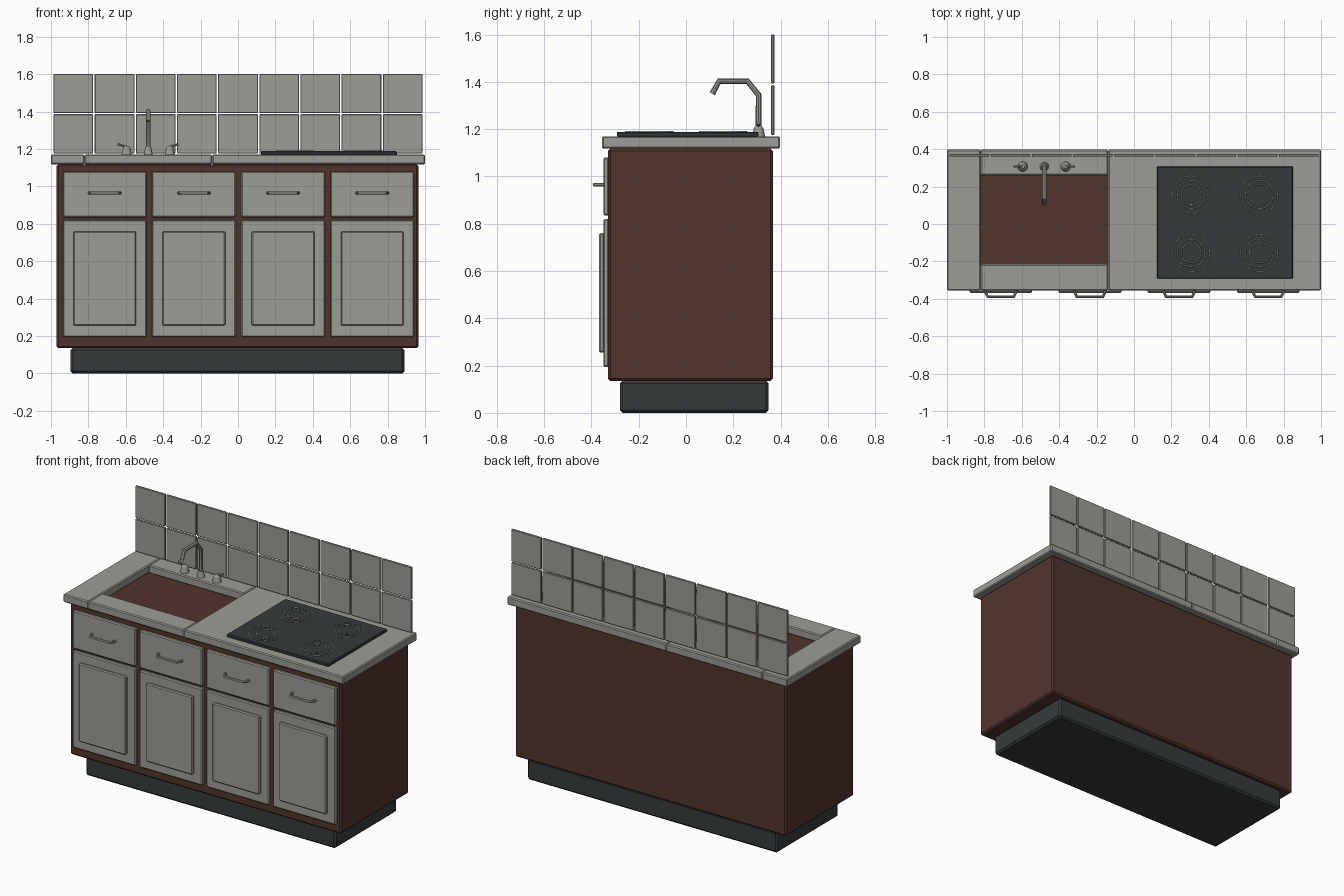
import bpy
import bmesh
from mathutils import Vector

if "Cube" in bpy.data.objects:
    bpy.data.objects.remove(bpy.data.objects["Cube"], do_unlink=True)


def material(name, rgb):
    mat = bpy.data.materials.new(name)
    mat.use_nodes = True
    color = (*rgb, 1)
    mat.diffuse_color = color
    mat.node_tree.nodes["Principled BSDF"].inputs["Base Color"].default_value = color
    return mat


GREY = material("warm grey", (0.33, 0.34, 0.30))
BROWN = material("dark brown wood", (0.085, 0.035, 0.027))
DARK = material("charcoal", (0.036, 0.044, 0.046))


def add_object(name, mesh, mat):
    obj = bpy.data.objects.new(name, mesh)
    bpy.context.collection.objects.link(obj)
    mesh.materials.clear()
    mesh.materials.append(mat)
    return obj


def box(name, x, y, z, mat, bevel=0.006):
    """Chamfered box given by its (min, max) range on each axis."""
    bm = bmesh.new()
    bmesh.ops.create_cube(bm, size=1)
    for v in bm.verts:
        v.co = Vector([(r[0] + r[1]) / 2 + c * (r[1] - r[0])
                       for r, c in zip((x, y, z), v.co)])
    mesh = bpy.data.meshes.new(name)
    bm.to_mesh(mesh)
    bm.free()
    obj = add_object(name, mesh, mat)
    if bevel:
        mod = obj.modifiers.new("chamfer", "BEVEL")
        mod.width = bevel
        mod.segments = 1
    return obj


def smooth(obj):
    bpy.ops.object.select_all(action="DESELECT")
    obj.select_set(True)
    bpy.context.view_layer.objects.active = obj
    bpy.ops.object.shade_smooth_by_angle(angle=0.7)


def tube(name, points, radius, mat):
    """Round bar swept along a straight-segment path."""
    curve = bpy.data.curves.new(name, "CURVE")
    curve.dimensions = "3D"
    curve.bevel_depth = radius
    curve.bevel_resolution = 2
    curve.use_fill_caps = True
    spline = curve.splines.new("POLY")
    spline.points.add(len(points) - 1)
    for p, co in zip(spline.points, points):
        p.co = (*co, 1)
    helper = bpy.data.objects.new(name + " path", curve)
    bpy.context.collection.objects.link(helper)
    graph = bpy.context.evaluated_depsgraph_get()
    mesh = bpy.data.meshes.new_from_object(helper.evaluated_get(graph))
    bpy.data.objects.remove(helper, do_unlink=True)
    obj = add_object(name, mesh, mat)
    smooth(obj)
    return obj


def cone(name, x, y, z0, z1, r0, r1, mat):
    bm = bmesh.new()
    bmesh.ops.create_cone(bm, cap_ends=True, segments=16, radius1=r0,
                          radius2=r1, depth=z1 - z0)
    bmesh.ops.translate(bm, vec=(x, y, (z0 + z1) / 2), verts=bm.verts)
    mesh = bpy.data.meshes.new(name)
    bm.to_mesh(mesh)
    bm.free()
    obj = add_object(name, mesh, mat)
    smooth(obj)
    return obj


# Plinth and cabinet body
box("plinth", (-0.895, 0.89), (-0.28, 0.35), (0, 0.137), DARK, 0.012)
box("cabinet", (-0.97, 0.965), (-0.33, 0.367), (0.135, 1.118), BROWN, 0.01)

# Drawers, doors and handles, one column per bay
for i in range(4):
    cx = -0.7125 + i * 0.4767
    side = (cx - 0.224, cx + 0.224)
    box(f"drawer_{i + 1}", side, (-0.35, -0.325), (0.835, 1.08), GREY)
    box(f"door_{i + 1}", side, (-0.35, -0.325), (0.195, 0.82), GREY)
    box(f"door_panel_{i + 1}", (cx - 0.168, cx + 0.168), (-0.368, -0.345),
        (0.255, 0.76), GREY)
    tube(f"drawer_handle_{i + 1}",
         [(cx - 0.083, -0.345, 0.965), (cx - 0.081, -0.365, 0.965),
          (cx - 0.07, -0.388, 0.965), (cx + 0.07, -0.388, 0.965),
          (cx + 0.081, -0.365, 0.965), (cx + 0.083, -0.345, 0.965)],
         0.008, GREY)

# Countertop slabs around the sink opening
TOP = (1.118, 1.17)
DEPTH = (-0.355, 0.397)
box("counter_right_end", (-1, -0.82), DEPTH, TOP, GREY)
box("counter_stove_side", (-0.138, 1), DEPTH, TOP, GREY)
box("counter_sink_front", (-0.82, -0.138), (DEPTH[0], -0.215), TOP, GREY)
box("counter_sink_back", (-0.82, -0.138), (0.26, DEPTH[1]), TOP, GREY)

# Backsplash tiles
for row, z in enumerate(((1.176, 1.386), (1.393, 1.6))):
    for col in range(9):
        x = -0.99 + col * 0.22
        box(f"tile_{row + 1}_{col + 1}", (x + 0.004, x + 0.216),
            (0.36, 0.374), z, GREY, 0.003)

# Cooktop with concentric burner rings
box("cooktop", (0.123, 0.85), (-0.292, 0.307), (1.168, 1.188), DARK, 0.004)
for cx in (0.305, 0.67):
    for cy in (-0.155, 0.157):
        for r in (0.1, 0.075, 0.053):
            bpy.ops.mesh.primitive_torus_add(
                location=(cx, cy, 1.189), major_radius=r, minor_radius=0.003,
                major_segments=32, minor_segments=6)
            ring = bpy.context.object
            ring.name = "burner_ring"
            ring.data.materials.append(GREY)
            smooth(ring)

# Faucet with two lever taps
FX, FY = -0.48, 0.307
cone("faucet_base", FX, FY, 1.165, 1.21, 0.025, 0.016, GREY)
tube("faucet_spout", [(FX, FY, 1.17), (FX, FY, 1.345), (FX, 0.26, 1.403),
                      (FX, 0.14, 1.403), (FX, 0.111, 1.35)], 0.0125, GREY)
for s, label in ((-1, "right"), (1, "left")):
    tx = FX + s * 0.115
    cone(f"{label}_tap_base", tx, FY, 1.165, 1.205, 0.028, 0.02, GREY)
    cone(f"{label}_tap_cap", tx, FY, 1.205, 1.217, 0.02, 0.01, GREY)
    tube(f"{label}_tap_lever", [(tx - s * 0.005, FY, 1.21),
                                (tx + s * 0.047, FY, 1.226)], 0.006, GREY)
